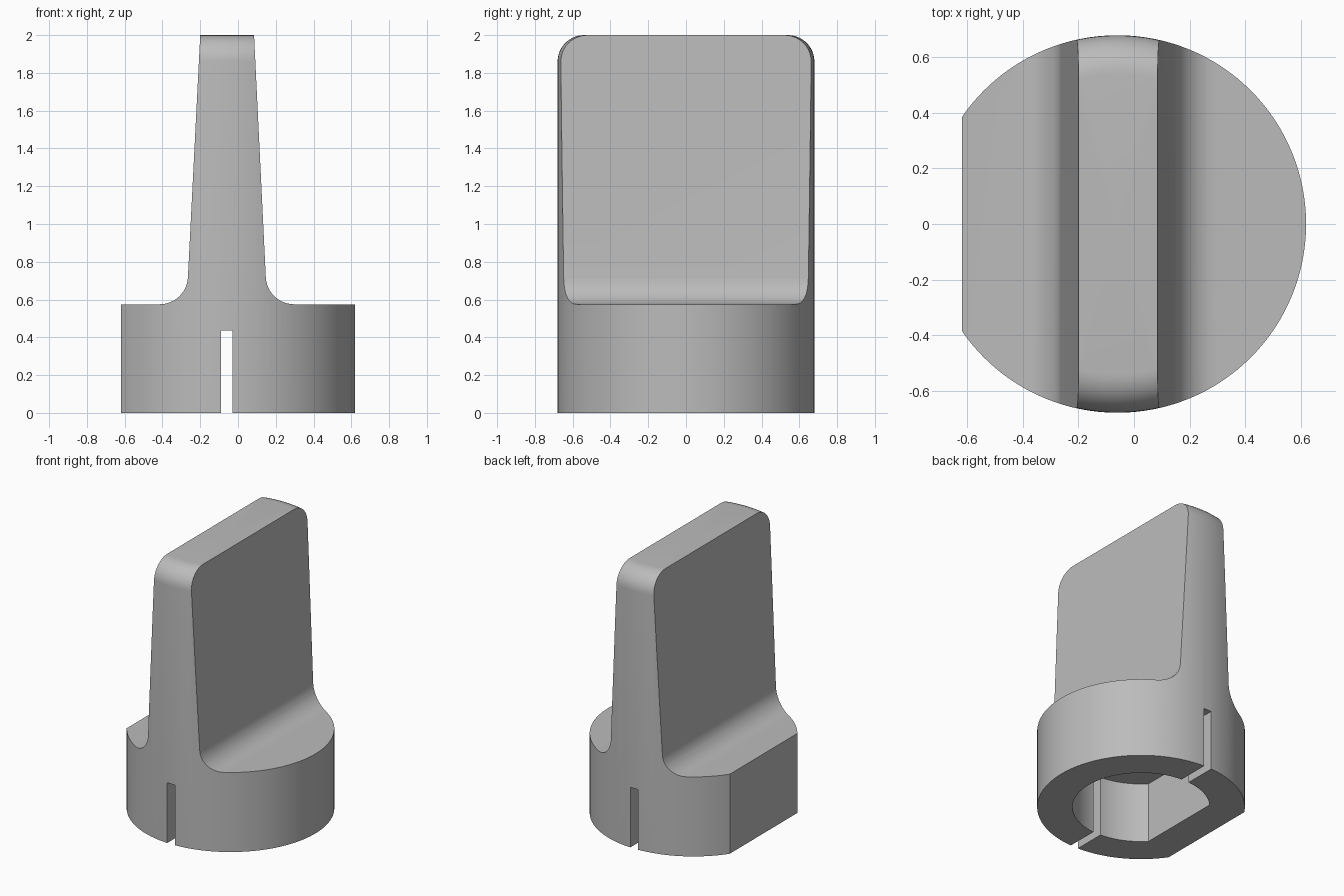
import bpy, bmesh, math
from mathutils import Vector

if "Cube" in bpy.data.objects:
    bpy.data.objects.remove(bpy.data.objects["Cube"])

CX, R = -0.06, 0.68          # axis and radius of the round body
SHOULDER, TOP = 0.575, 2.0   # top of base, top of grip
SLOT_H = 0.435               # height of bore and slot


def finish(name, bm):
    bmesh.ops.remove_doubles(bm, verts=bm.verts, dist=1e-5)
    bmesh.ops.recalc_face_normals(bm, faces=bm.faces)
    mesh = bpy.data.meshes.new(name)
    bm.to_mesh(mesh)
    bm.free()
    ob = bpy.data.objects.new(name, mesh)
    bpy.context.collection.objects.link(ob)
    return ob


def prism(name, points, offset):
    """Closed outline of 3D points, extruded along offset."""
    bm = bmesh.new()
    face = bm.faces.new([bm.verts.new(p) for p in points])
    ext = bmesh.ops.extrude_face_region(bm, geom=[face], use_keep_orig=True)
    moved = [g for g in ext["geom"] if isinstance(g, bmesh.types.BMVert)]
    bmesh.ops.translate(bm, verts=moved, vec=offset)
    return finish(name, bm)


def arc(cx, cy, r, start, end, steps):
    out = []
    for i in range(steps + 1):
        a = math.radians(start + (end - start) * i / steps)
        out.append((cx + r * math.cos(a), cy + r * math.sin(a)))
    return out


def boolean(ob, cutter, operation):
    cutter.hide_render = True
    mod = ob.modifiers.new(operation.title(), "BOOLEAN")
    mod.operation, mod.object, mod.solver = operation, cutter, "EXACT"
    bpy.context.view_layer.objects.active = ob
    bpy.ops.object.modifier_apply(modifier=mod.name)
    bpy.data.objects.remove(cutter)


# Knob silhouette: wide base, filleted shoulders, tapered grip
F = 0.15
outline = [(-0.62, 0), (0.8, 0), (0.8, SHOULDER)]
outline += arc(0.147 + F, SHOULDER + F, F, 270, 183, 12)
outline += [(0.085, TOP), (-0.2, TOP)]
outline += arc(-0.265 - F, SHOULDER + F, F, -3, -90, 12)
outline += [(-0.62, SHOULDER)]
knob = prism("knob", [(x, -0.9, z) for x, z in outline], Vector((0, 1.8, 0)))

# Round envelope with a softened top rim
rim = [(0, -0.1), (R, -0.1)] + arc(R - 0.14, TOP - 0.14, 0.14, 0, 90, 10) + [(0, TOP)]
bm = bmesh.new()
verts = [bm.verts.new((CX + x, 0, z)) for x, z in rim]
edges = [bm.edges.new(pair) for pair in zip(verts, verts[1:])]
bmesh.ops.spin(bm, geom=verts + edges, cent=(CX, 0, 0), axis=(0, 0, 1),
               angle=math.tau, steps=128)
boolean(knob, finish("round_envelope", bm), "INTERSECT")

# D-shaped shaft bore, flat on the same side as the base flat
flat = math.degrees(math.acos(0.325 / 0.45))
bore = arc(CX, 0, 0.45, -180 + flat, 180 - flat, 64)
boolean(knob, prism("bore_cutter", [(x, y, -0.1) for x, y in bore],
                    Vector((0, 0, SLOT_H + 0.1))), "DIFFERENCE")

# Narrow slot through the front and back walls
slot = [(-0.09, -0.1), (-0.03, -0.1), (-0.03, SLOT_H), (-0.09, SLOT_H)]
boolean(knob, prism("slot_cutter", [(x, -0.9, z) for x, z in slot],
                    Vector((0, 1.8, 0))), "DIFFERENCE")

# Plain grey plastic, smooth curves with crisp edges
grey = bpy.data.materials.new("grey plastic")
grey.diffuse_color = (0.5, 0.5, 0.5, 1)
grey.use_nodes = True
grey.node_tree.nodes["Principled BSDF"].inputs["Base Color"].default_value = grey.diffuse_color
knob.data.materials.clear()
knob.data.materials.append(grey)
for p in knob.data.polygons:
    p.material_index = 0
bpy.ops.object.select_all(action="DESELECT")
knob.select_set(True)
bpy.context.view_layer.objects.active = knob
bpy.ops.object.shade_smooth_by_angle(angle=math.radians(25))
